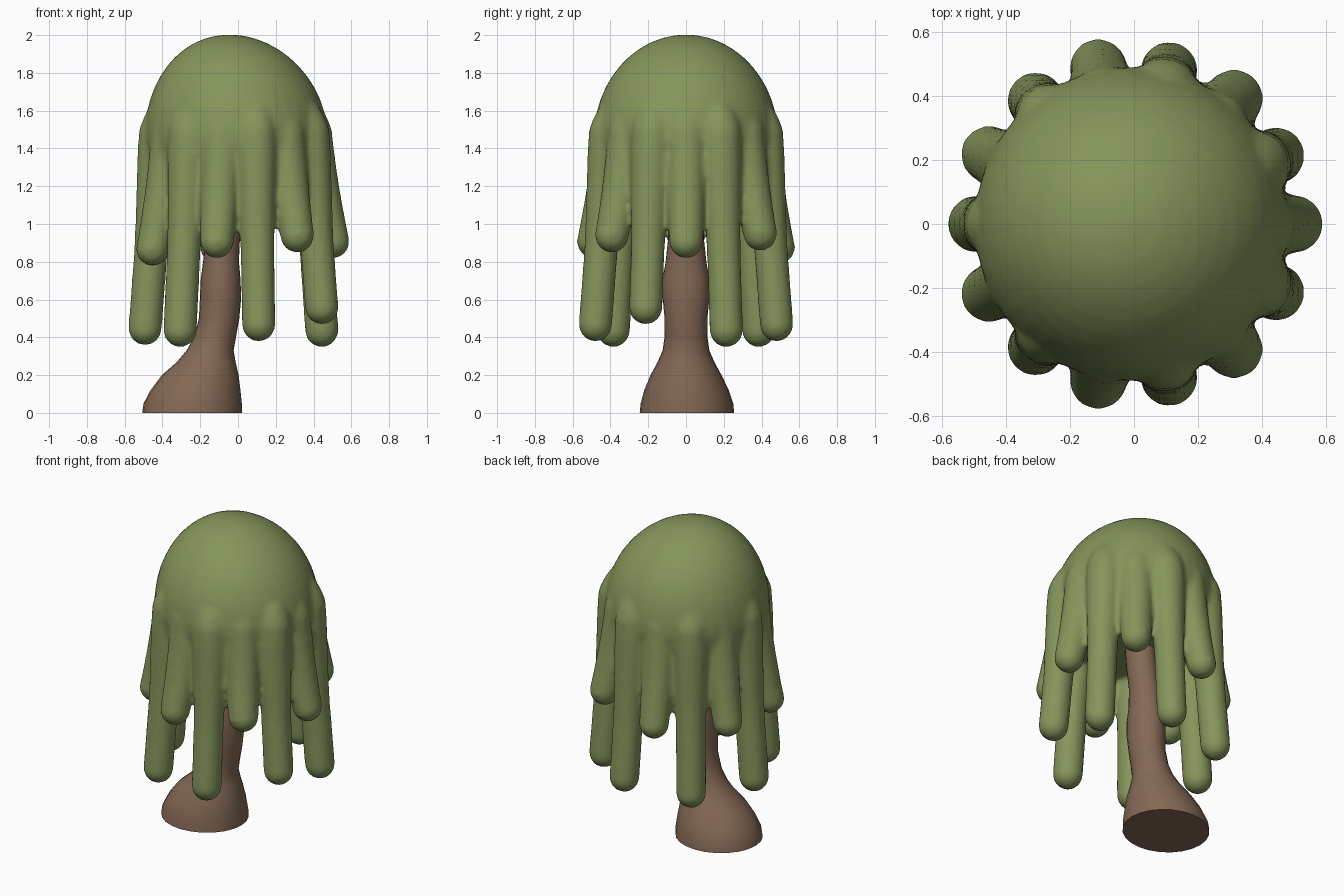
import bpy, bmesh, math

if "Cube" in bpy.data.objects:
    bpy.data.objects.remove(bpy.data.objects["Cube"])

def material(name, rgb):
    m = bpy.data.materials.new(name)
    m.diffuse_color = (*rgb, 1)
    m.use_nodes = True
    m.node_tree.nodes["Principled BSDF"].inputs["Base Color"].default_value = m.diffuse_color
    return m

def loft(bm, rings, sides=20):
    """Skin horizontal elliptical rings (x, y, z, rx, ry) and cap both ends."""
    loops = []
    for x, y, z, rx, ry in rings:
        loops.append([bm.verts.new((x + rx * math.cos(math.tau * i / sides),
                                    y + ry * math.sin(math.tau * i / sides), z))
                      for i in range(sides)])
    for a, b in zip(loops, loops[1:]):
        for i in range(sides):
            j = (i + 1) % sides
            bm.faces.new((a[i], a[j], b[j], b[i]))
    bm.faces.new(loops[0][::-1])
    bm.faces.new(loops[-1])

def finish(bm, name, mat):
    bmesh.ops.recalc_face_normals(bm, faces=bm.faces)
    me = bpy.data.meshes.new(name)
    bm.to_mesh(me)
    bm.free()
    me.materials.append(mat)
    ob = bpy.data.objects.new(name, me)
    bpy.context.collection.objects.link(ob)
    bpy.ops.object.select_all(action='DESELECT')
    ob.select_set(True)
    bpy.context.view_layer.objects.active = ob
    return ob

def strand_rings(angle, tip):
    """Drooping strand: domed shoulder, slight outward lean, round tip."""
    short = tip > 0.6
    z_top, r_tip, r_top, lean_z = 1.70, 0.089, 0.112, tip + 0.09
    out_top, out_tip = (0.385, 0.502) if short else (0.412, 0.492)
    rings = []

    def add(z, rad):
        t = min(1, max(0, (1.5 - z) / (1.5 - lean_z)))
        if short:
            t = t ** 1.3          # short strands flare late
        d = out_top + (out_tip - out_top) * t
        if z > 1.5:
            d -= 0.06 * (z - 1.5) / 0.2
        rings.append((d * math.cos(angle), d * math.sin(angle), z, rad, rad))

    for i in range(6):            # round tip
        a = math.radians(5 + 17 * i)
        add(lean_z - 0.09 * math.cos(a), r_tip * math.sin(a))
    for i in range(9):            # body, swelling where it joins the dome
        z = lean_z + (1.5 - lean_z) * i / 8
        add(z, r_tip + (r_top - r_tip) * max(0, min(1, (z - 0.9) / 0.5)))
    for i in range(1, 6):         # shoulder
        a = math.radians(17 * i)
        add(1.5 + (z_top - 1.5) * math.sin(a), r_top * math.cos(a))
    return rings

green = material("foliage_green", (0.235, 0.30, 0.105))
brown = material("bark_brown", (0.23, 0.14, 0.09))

# Canopy: dome plus a ring of strands, fused into one skin
bm = bmesh.new()
dome = [(-0.01, 0, 1.16, 0.36, 0.36), (-0.01, 0, 1.2, 0.43, 0.43),
        (-0.01, 0, 1.3, 0.465, 0.465)]
for i in range(13):
    a = math.radians(i * 7.4)
    s = math.cos(a)
    dome.append((-0.01 - 0.035 * math.sin(a) ** 2, 0, 1.45 + 0.553 * math.sin(a),
                 0.487 * s, 0.49 * s))
loft(bm, dome, 40)
tips = [0.83, 0.36, 0.87, 0.39, 0.80, 0.36, 0.80,
        0.37, 0.79, 0.36, 0.83, 0.39, 0.86, 0.48]
for k, tip in enumerate(tips):
    loft(bm, strand_rings(math.tau * k / 14, tip - 0.012))
canopy = finish(bm, "canopy", green)
rm = canopy.modifiers.new("fuse", 'REMESH')
rm.mode = 'VOXEL'
rm.voxel_size = 0.016
rm.use_smooth_shade = True
sm = canopy.modifiers.new("soften", 'SMOOTH')
sm.factor = 0.5
sm.iterations = 6
for name in ("fuse", "soften"):
    bpy.ops.object.modifier_apply(modifier=name)
bpy.ops.object.shade_smooth()

# Trunk: leaning, flared at the foot
bm = bmesh.new()
loft(bm, [(-0.243, 0.005, 0.0, 0.264, 0.25), (-0.24, 0.005, 0.05, 0.26, 0.245),
          (-0.225, 0.003, 0.12, 0.238, 0.224), (-0.20, 0, 0.2, 0.203, 0.188),
          (-0.168, 0, 0.27, 0.155, 0.15), (-0.148, 0, 0.33, 0.125, 0.124),
          (-0.122, 0, 0.4, 0.111, 0.114), (-0.10, 0, 0.5, 0.107, 0.113),
          (-0.093, 0, 0.6, 0.109, 0.123), (-0.092, 0, 0.7, 0.106, 0.125),
          (-0.09, 0, 0.8, 0.095, 0.108), (-0.08, 0, 0.92, 0.09, 0.095),
          (-0.06, 0, 1.05, 0.09, 0.092), (-0.04, 0, 1.25, 0.09, 0.09)], 24)
finish(bm, "trunk", brown)
bpy.ops.object.shade_smooth_by_angle(angle=math.radians(50))
